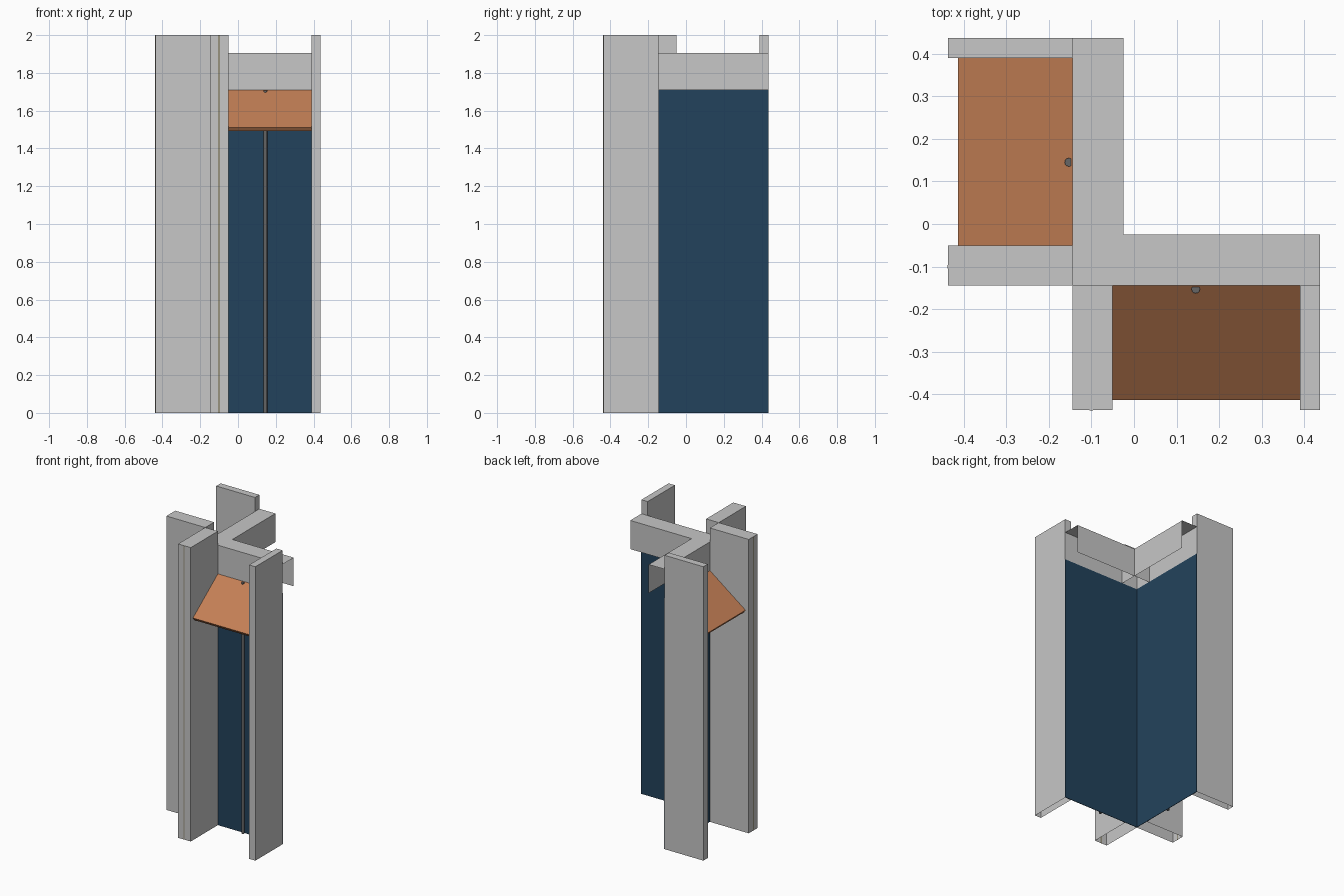
import bpy, bmesh, math
from mathutils import Matrix, Vector

if "Cube" in bpy.data.objects:
    bpy.data.objects.remove(bpy.data.objects["Cube"], do_unlink=True)


def material(name, srgb):
    lin = [(c / 12.92) if c <= 0.04045 else ((c + 0.055) / 1.055) ** 2.4 for c in srgb]
    m = bpy.data.materials.new(name)
    m.use_nodes = True
    m.diffuse_color = (*lin, 1)
    m.node_tree.nodes["Principled BSDF"].inputs["Base Color"].default_value = (*lin, 1)
    return m


GREY = material("light grey", (0.78, 0.78, 0.78))
BLUE = material("dark blue", (0.135, 0.26, 0.36))
ORANGE = material("copper orange", (0.77, 0.50, 0.335))
METAL = material("dark metal", (0.40, 0.40, 0.40))
OLIVE = material("olive grey", (0.60, 0.58, 0.50))

# Swapping x and y turns the front bay into the side bay
SWAP = Matrix(((0, 1, 0, 0), (1, 0, 0, 0), (0, 0, 1, 0), (0, 0, 0, 1)))


def finish(bm, name, mat, swap):
    if swap:
        bm.transform(SWAP)
        bmesh.ops.reverse_faces(bm, faces=bm.faces[:])
    me = bpy.data.meshes.new(name)
    bm.to_mesh(me)
    bm.free()
    me.materials.append(mat)
    ob = bpy.data.objects.new(name, me)
    bpy.context.collection.objects.link(ob)
    return ob


def box(name, mat, swap, x, y, z, open_sides=()):
    """Box from ranges; open_sides lists outward normals of faces to leave out."""
    bm = bmesh.new()
    bmesh.ops.create_cube(bm, size=1)
    for v in bm.verts:
        v.co = [r[0] if c < 0 else r[1] for c, r in zip(v.co, (x, y, z))]
    bm.normal_update()
    gone = [f for f in bm.faces if any(f.normal.dot(Vector(n)) > 0.9 for n in open_sides)]
    bmesh.ops.delete(bm, geom=gone, context='FACES')
    return finish(bm, name, mat, swap)


def awning(name, swap):
    # Sloping slab, square-cut at its lower edge
    back, front = Vector((-0.145, 1.71)), Vector((-0.413, 1.512))
    d = (front - back).normalized()
    n = Vector((-d.y, d.x))
    n = (n if n.y < 0 else -n) * 0.025
    low = front + n
    low_back = low - d * ((-0.145 - low.x) / -d.x)
    prof = [back, front, low, low_back]
    bm = bmesh.new()
    face = bm.faces.new([bm.verts.new((-0.05, p.x, p.y)) for p in prof])
    ext = bmesh.ops.extrude_face_region(bm, geom=[face])
    verts = [g for g in ext["geom"] if isinstance(g, bmesh.types.BMVert)]
    bmesh.ops.translate(bm, verts=verts, vec=(0.44, 0, 0))
    bmesh.ops.recalc_face_normals(bm, faces=bm.faces[:])
    return finish(bm, name, ORANGE, swap)


def pole(name, swap):
    bm = bmesh.new()
    bmesh.ops.create_cone(bm, cap_ends=True, segments=12, radius1=0.01, radius2=0.01,
                          depth=1.708, matrix=Matrix.Translation((0.145, -0.153, 0.854)))
    ob = finish(bm, name, METAL, swap)
    for p in ob.data.polygons:
        p.use_smooth = len(p.vertices) == 4
    return ob


DOWN, END, START = (0, 0, -1), (1, 0, 0), (-1, 0, 0)
for side, swap in (("front", False), ("side", True)):
    # Upright walls on both sides of the bay
    box(side + "_thick_wall", GREY, swap, (-0.145, -0.05), (-0.437, -0.145), (0, 2), [DOWN])
    box(side + "_thin_wall", GREY, swap, (0.39, 0.437), (-0.437, -0.145), (0, 2), [DOWN])
    # Narrow joint strip on the end of the thick wall
    box(side + "_joint_strip", OLIVE, swap, (-0.105, -0.096), (-0.4385, -0.4365), (0, 2))
    # Hollow lintel channel, open below and at its ends
    box(side + "_lintel", GREY, swap, (-0.145, 0.437), (-0.145, -0.025), (1.71, 1.905),
        [DOWN, END, START])
    # Door panel, its centre pole and the awning above
    box(side + "_panel", BLUE, swap, (-0.145, 0.437), (-0.145, -0.142), (0, 1.71))
    pole(side + "_pole", swap)
    awning(side + "_awning", swap)
